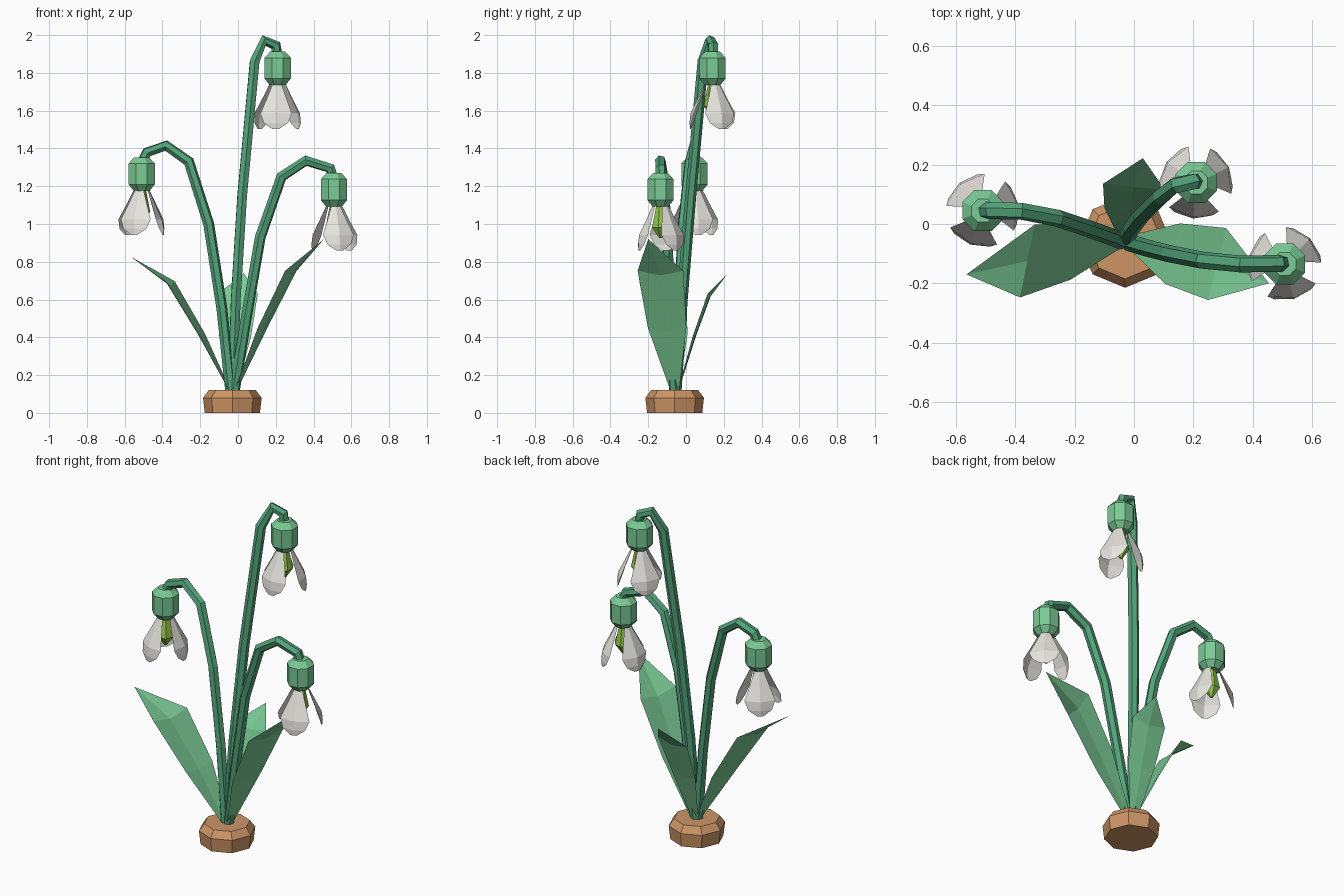
import bpy, bmesh
from math import cos, sin, pi, radians
from mathutils import Vector, Matrix

if "Cube" in bpy.data.objects:
    bpy.data.objects.remove(bpy.data.objects["Cube"])


def material(name, rgb):
    m = bpy.data.materials.new(name)
    m.use_nodes = True
    col = (*[(c / 255) ** 2.2 for c in rgb], 1)
    m.diffuse_color = col
    m.node_tree.nodes["Principled BSDF"].inputs["Base Color"].default_value = col
    return m


STEM = material("stem green", (84, 162, 122))
LEAF = material("leaf green", (122, 202, 148))
PETAL = material("petal white", (238, 235, 229))
BUD = material("lime green", (146, 200, 76))
BULB = material("bulb brown", (204, 148, 102))


def finish(name, bm, mat):
    mesh = bpy.data.meshes.new(name)
    bm.to_mesh(mesh)
    bm.free()
    mesh.materials.append(mat)
    ob = bpy.data.objects.new(name, mesh)
    bpy.context.collection.objects.link(ob)
    return ob


def loft(bm, rows, closed):
    """Bridge rows of equal length with quads; return the vertex rows."""
    rows = [[bm.verts.new(p) for p in row] for row in rows]
    n = len(rows[0])
    for a, b in zip(rows, rows[1:]):
        for i in range(n if closed else n - 1):
            j = (i + 1) % n
            bm.faces.new((a[i], a[j], b[j], b[i]))
    return rows


def lathe(name, centre, profile, sides, turn, mat):
    """Faceted solid of revolution from (radius, height) pairs, low to high."""
    bm = bmesh.new()
    rings = [[Vector(centre) + Vector((r * cos(turn + 2 * pi * i / sides),
                                       r * sin(turn + 2 * pi * i / sides), z))
              for i in range(sides)] for r, z in profile]
    rows = loft(bm, rings, True)
    bm.faces.new(rows[0][::-1])
    bm.faces.new(rows[-1])
    return finish(name, bm, mat)


def stem(name, points, radius):
    """Six-sided mitred tube along the points."""
    curve = bpy.data.curves.new(name, "CURVE")
    curve.dimensions = "3D"
    curve.bevel_depth = radius
    curve.bevel_resolution = 1
    curve.use_fill_caps = True
    spline = curve.splines.new("POLY")
    spline.points.add(len(points) - 1)
    for sp, p in zip(spline.points, points):
        sp.co = (*p, 1)
    spline.use_smooth = False
    temp = bpy.data.objects.new(name + "_path", curve)
    bpy.context.collection.objects.link(temp)
    bpy.context.view_layer.update()
    bm = bmesh.new()
    bm.from_mesh(temp.to_mesh())
    temp.to_mesh_clear()
    bpy.data.objects.remove(temp)
    for f in bm.faces:
        f.smooth = False
        f.material_index = 0
    finish(name, bm, STEM)


def leaf(name, sections, side, fold):
    """Blade folded along its midrib; sections are (midrib point, half width)."""
    side = Vector(side).normalized()
    lift = Vector((0, 0, fold))
    rows = []
    for p, w in sections:
        p = Vector(p)
        rows.append([p - side * w + lift * w, p - lift * w, p + side * w + lift * w])
    bm = bmesh.new()
    loft(bm, rows, False)
    bmesh.ops.remove_doubles(bm, verts=bm.verts, dist=0.0005)
    finish(name, bm, LEAF)


def petal(name, centre, angle):
    """Cupped petal: (reach, drop, half width, inward curl of the edges)."""
    sections = [(0.035, 0.02, 0.018, 0.004), (0.078, -0.07, 0.052, 0.016),
                (0.117, -0.15, 0.084, 0.026), (0.122, -0.2, 0.064, 0.016),
                (0.118, -0.232, 0.018, 0.002)]
    rows = [[(r - c, -w, z), (r, 0, z), (r - c, w, z)] for r, z, w, c in sections]
    bm = bmesh.new()
    loft(bm, rows, False)
    place = Matrix.Translation(centre) @ Matrix.Rotation(radians(angle), 4, "Z")
    bmesh.ops.transform(bm, matrix=place, verts=bm.verts)
    finish(name, bm, PETAL)


def flower(prefix, centre, turn):
    """Hanging flower; centre is the underside of the green cup."""
    lathe(prefix + "_cup", centre, [(0.045, 0), (0.075, 0.035), (0.075, 0.145),
                                    (0.042, 0.178)], 8, pi / 8, LEAF)
    lathe(prefix + "_heart", centre, [(0.008, -0.165), (0.046, -0.11), (0.022, 0.01)],
          6, radians(turn), BUD)
    for k in range(3):
        petal(f"{prefix}_petal_{k + 1}", centre, turn + 120 * k)


# Bulb
lathe("bulb", (-0.03, -0.06, 0), [(0.146, 0), (0.155, 0.08), (0.125, 0.12)], 8, 0, BULB)

# Stems
stem("tall_stem", [(-0.03, -0.055, 0.08), (-0.012, -0.02, 0.6), (0.022, 0.025, 1.15),
                   (0.088, 0.09, 1.86), (0.137, 0.13, 1.972), (0.2, 0.143, 1.945),
                   (0.208, 0.143, 1.88)], 0.029)
stem("right_stem", [(-0.035, -0.06, 0.08), (-0.085, -0.04, 0.55), (-0.155, -0.015, 1.0),
                    (-0.26, 0.02, 1.33), (-0.38, 0.043, 1.415), (-0.482, 0.045, 1.38),
                    (-0.51, 0.045, 1.32)], 0.029)
stem("left_stem", [(-0.025, -0.06, 0.08), (0.04, -0.08, 0.48), (0.118, -0.1, 0.93),
                   (0.23, -0.122, 1.25), (0.36, -0.135, 1.335), (0.488, -0.133, 1.295),
                   (0.508, -0.132, 1.23)], 0.029)

# Flowers
flower("tall_flower", (0.21, 0.14, 1.735), 25)
flower("right_flower", (-0.51, 0.045, 1.175), 10)
flower("left_flower", (0.508, -0.135, 1.092), 45)

# Leaves
leaf("right_leaf", [((-0.045, -0.06, 0.12), 0.025), ((-0.195, -0.09, 0.41), 0.1),
                    ((-0.36, -0.125, 0.685), 0.125), ((-0.565, -0.17, 0.825), 0)],
     (0.2, 1, 0), 0.1)
leaf("left_leaf", [((-0.01, -0.06, 0.12), 0.025), ((0.13, -0.1, 0.44), 0.105),
                   ((0.28, -0.135, 0.74), 0.125), ((0.455, -0.2, 0.92), 0)],
     (0.25, 1, 0), 0.1)
leaf("back_leaf", [((-0.03, -0.04, 0.12), 0.025), ((-0.015, 0.045, 0.4), 0.085),
                   ((0.0, 0.125, 0.62), 0.105), ((0.03, 0.222, 0.74), 0)],
     (1, -0.1, 0), 0.1)
